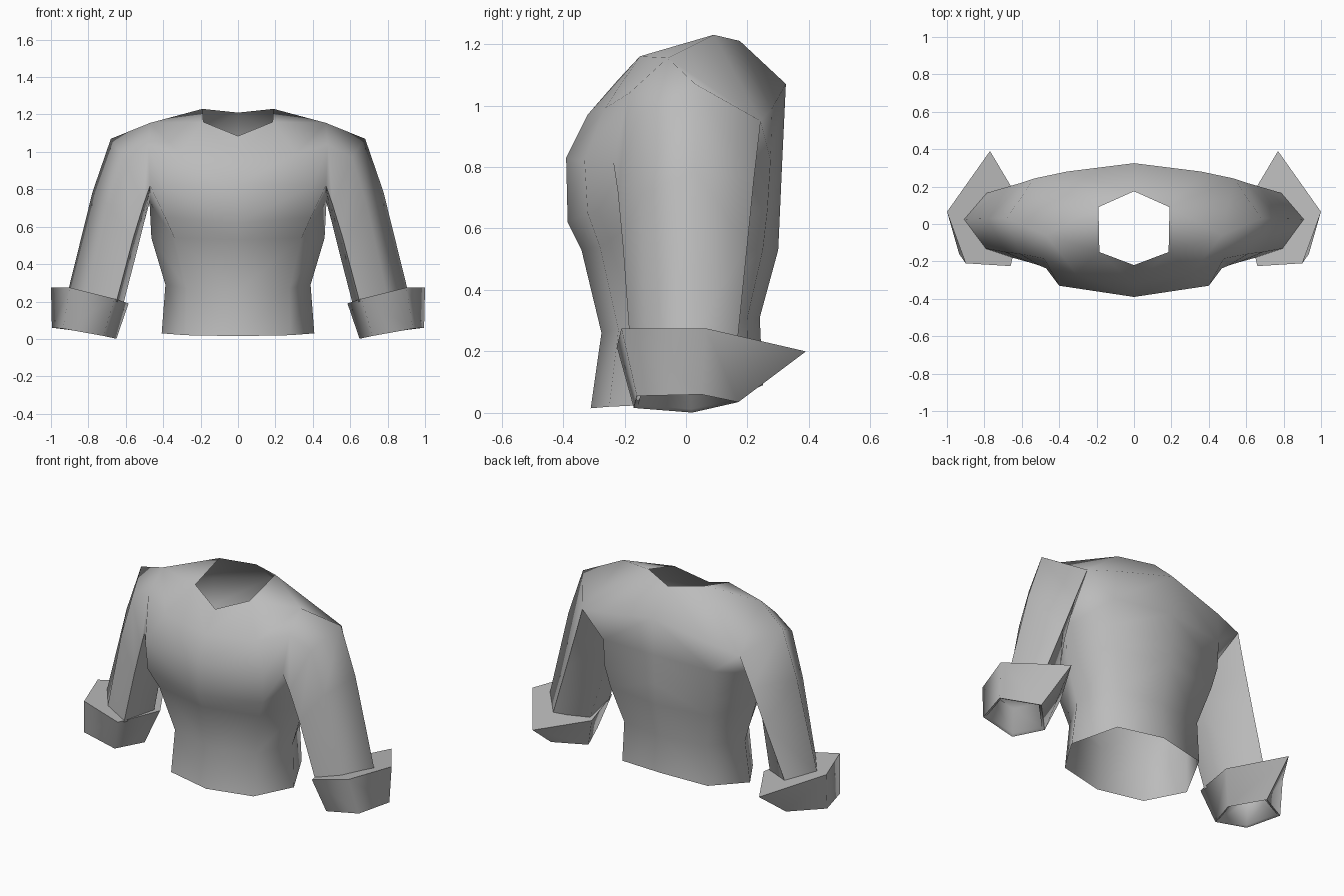
import bpy, bmesh
from mathutils import Vector

if "Cube" in bpy.data.objects:
    bpy.data.objects.remove(bpy.data.objects["Cube"], do_unlink=True)

GREY = (0.5, 0.5, 0.5, 1.0)
cloth = bpy.data.materials.new("grey cloth")
cloth.use_nodes = True
cloth.diffuse_color = GREY
cloth.node_tree.nodes["Principled BSDF"].inputs["Base Color"].default_value = GREY


def finish(bm, name):
    """Turn a left-hand half into a mirrored, smooth-shaded object."""
    bmesh.ops.recalc_face_normals(bm, faces=bm.faces[:])
    mesh = bpy.data.meshes.new(name)
    bm.to_mesh(mesh)
    bm.free()
    mesh.materials.append(cloth)
    obj = bpy.data.objects.new(name, mesh)
    bpy.context.collection.objects.link(obj)
    mirror = obj.modifiers.new("mirror", "MIRROR")
    mirror.use_clip = True
    bpy.ops.object.select_all(action="DESELECT")
    obj.select_set(True)
    bpy.context.view_layer.objects.active = obj
    bpy.ops.object.shade_smooth_by_angle(angle=1.4)


def ring(bm, points):
    return [bm.verts.new(p) for p in points]


def bridge(bm, a, b, closed=True):
    n = len(a)
    for i in range(n if closed else n - 1):
        j = (i + 1) % n
        bm.faces.new((a[i], a[j], b[j], b[i]))


# Jacket body: half rings running front centre, front corner, side, back corner, back centre
bm = bmesh.new()
rows = [ring(bm, r) for r in (
    [(0, -.31, .015), (.28, -.25, .02), (.408, -.04, .03), (.29, .205, .07), (0, .25, .09)],
    [(0, -.275, .26), (.275, -.22, .27), (.388, -.02, .29), (.28, .2, .31), (0, .24, .31)],
    [(0, -.34, .53), (.34, -.28, .54), (.463, -.02, .54), (.34, .25, .53), (0, .30, .53)],
    [(0, -.385, .62), (.39, -.32, .65), (.473, 0, .73), (.37, .265, .66), (0, .306, .66)],
)]
for low, high in zip(rows, rows[1:]):
    bridge(bm, low, high, closed=False)
F3, K3, pit, Q3, B3 = rows[3]

# Chest, upper back and neckline
F4, K4, B4, Q4 = ring(bm, [(0, -.39, .83), (.40, -.33, .82), (0, .314, .84), (.37, .275, .82)])
F5, K5, B5, Q5 = ring(bm, [(0, -.32, .97), (.31, -.265, .99), (0, .325, 1.07), (.36, .28, .99)])
n0, n1, n2, n3 = ring(bm, [(0, -.22, 1.085), (.185, -.15, 1.16), (.19, .09, 1.23), (0, .175, 1.21)])
# Armhole: top, front shoulder, front armpit, back shoulder
a0, a1, a2, a3 = ring(bm, [(.47, -.06, 1.155), (.48, -.185, 1.04), (.47, -.237, .82), (.535, .243, .95)])
for face in ((F3, K3, K4, F4), (K3, pit, a2, K4), (pit, Q3, Q4, a3), (Q3, B3, B4, Q4),
             (F4, K4, K5, F5), (K4, a2, a1, K5), (a3, Q4, Q5), (Q4, B4, B5, Q5),
             (F5, K5, n1, n0), (K5, a1, a0, n1), (n1, a0, n2), (n2, a0, a3, Q5), (n3, n2, Q5, B5)):
    bm.faces.new(face)

# Sleeve: five-sided tube from the armhole to the wrist
previous = [a0, a1, a2, pit, a3]
for points in (
    [(.68, .03, 1.07), (.61, -.16, .97), (.505, -.222, .72), (.50, .01, .63), (.60, .221, .76)],
    [(.778, .03, .785), (.69, -.15, .71), (.56, -.205, .54), (.545, .03, .45), (.672, .20, .55)],
    [(.91, .025, .25), (.80, -.13, .22), (.65, -.18, .20), (.615, .06, .18), (.787, .166, .22)],
):
    current = ring(bm, points)
    bridge(bm, previous, current)
    previous = current
finish(bm, "jacket_body_and_sleeves")

# Cuffs: turned-back bands with a point at the back and a hollow underside
top = [(1.0, .065, .275), (.77, .39, .20), (.585, .08, .19), (.66, -.225, .215), (.90, -.21, .275)]
bottom = [(.995, .05, .06), (.80, .17, .035), (.65, .02, .001), (.72, -.17, .016), (.935, -.16, .055)]
centre = sum((Vector(p) for p in bottom), Vector()) / 5


def inset(scale, lift):
    return [centre + (Vector(p) - centre) * scale + Vector((0, 0, lift)) for p in bottom]


bm = bmesh.new()
loops = [ring(bm, p) for p in (top, bottom, inset(.9, .008), inset(.78, .15))]
for upper, lower in zip(loops, loops[1:]):
    bridge(bm, upper, lower)
bm.faces.new(loops[0])
bm.faces.new(loops[-1])
finish(bm, "cuffs")
